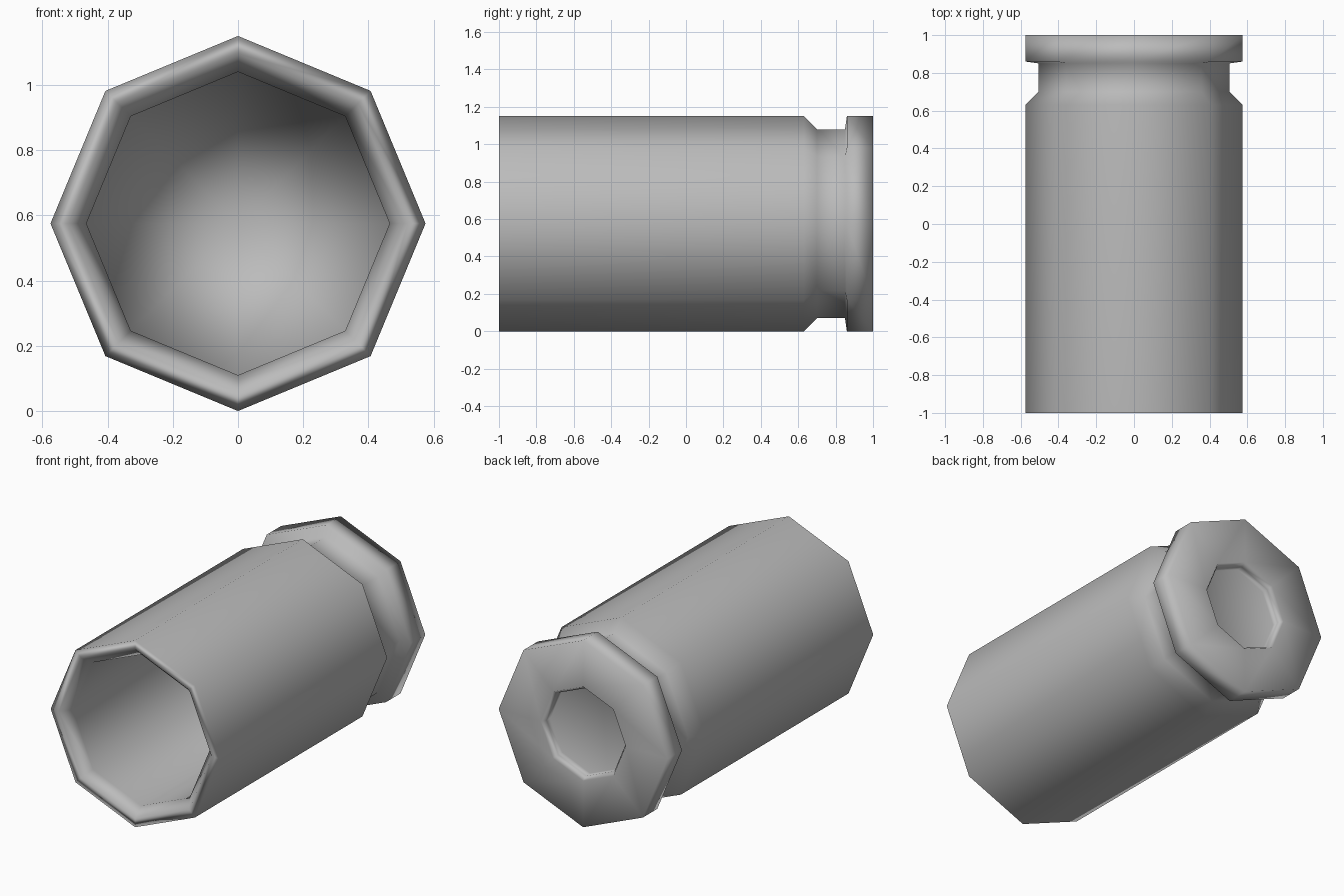
import bpy, bmesh
from math import sin, cos, tau

SIDES = 8
AXIS_Z = 0.575

cube = bpy.data.objects.get("Cube")
if cube:
    bpy.data.objects.remove(cube, do_unlink=True)

metal = bpy.data.materials.new("grey_metal")
metal.use_nodes = True
grey = (0.5, 0.5, 0.5, 1)
metal.diffuse_color = grey
metal.node_tree.nodes["Principled BSDF"].inputs["Base Color"].default_value = grey


def lathe(name, profile):
    """Turn (radius, y) points around the lengthwise axis; radius 0 closes an end."""
    bm = bmesh.new()
    rings = []
    for r, y in profile:
        if r == 0:
            rings.append([bm.verts.new((0, y, AXIS_Z))] * SIDES)
        else:
            rings.append([bm.verts.new((r * sin(tau * i / SIDES), y,
                                        AXIS_Z + r * cos(tau * i / SIDES)))
                          for i in range(SIDES)])
    for a, b in zip(rings, rings[1:]):
        for i in range(SIDES):
            j = (i + 1) % SIDES
            bm.faces.new(dict.fromkeys((a[i], a[j], b[j], b[i])))
    bmesh.ops.recalc_face_normals(bm, faces=bm.faces)
    for f in bm.faces:
        f.smooth = True
    mesh = bpy.data.meshes.new(name)
    bm.to_mesh(mesh)
    bm.free()
    mesh.materials.append(metal)
    obj = bpy.data.objects.new(name, mesh)
    bpy.context.collection.objects.link(obj)
    # Large faces dominate the shading of their edges
    mod = obj.modifiers.new("area_normals", 'WEIGHTED_NORMAL')
    mod.mode = 'FACE_AREA'
    return obj


lathe("hollow_casing", [
    (0, 0.6), (0.465, 0.6),          # bore floor
    (0.465, -0.94), (0.52, -1),      # bore wall and bevelled mouth
    (0.575, -1), (0.575, 0.63),      # lip and body
    (0.505, 0.70), (0.505, 0.85),    # extractor groove
    (0.575, 0.86), (0.575, 1),       # rim
    (0.29, 1), (0.27, 0.97),         # base ring and bevelled pocket
    (0.27, 0.93), (0, 0.93),         # pocket floor
])
